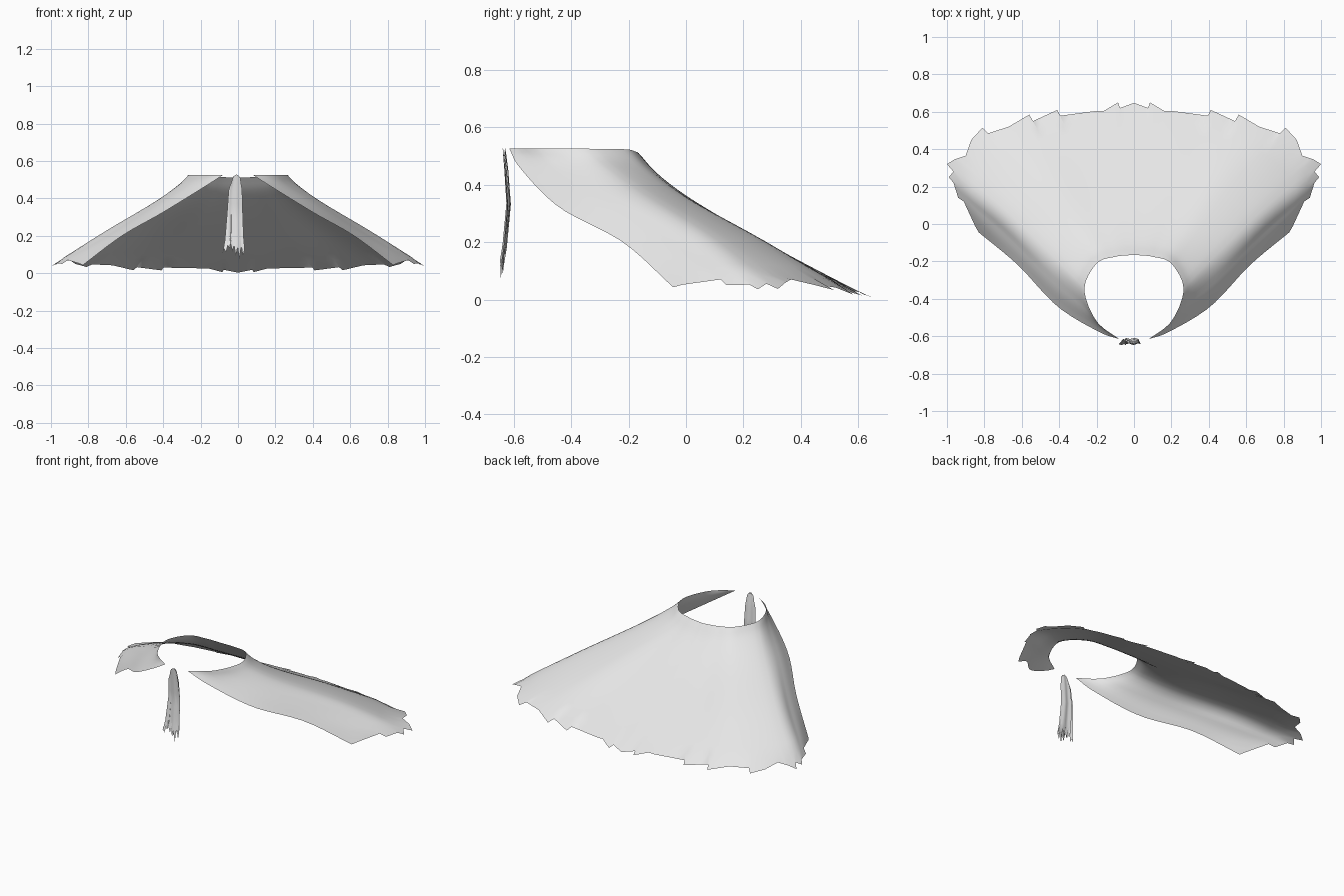
import bpy, math
from mathutils import Vector

if "Cube" in bpy.data.objects:
    bpy.data.objects.remove(bpy.data.objects["Cube"])

cloth = bpy.data.materials.new("grey_cloth")
cloth.diffuse_color = (0.8, 0.8, 0.8, 1)
cloth.use_nodes = True
cloth.node_tree.nodes["Principled BSDF"].inputs["Base Color"].default_value = cloth.diffuse_color


def spline(pts, t):
    """Smooth curve through points, t in 0..1 spread evenly over them."""
    p = [Vector(q) for q in pts]
    n = len(p) - 1
    s = min(max(t, 0), 1) * n
    i = min(int(s), n - 1)
    f = s - i
    b, c = p[i], p[i + 1]
    a = p[i - 1] if i else 2 * b - c
    d = p[i + 2] if i + 2 <= n else 2 * c - b
    return 0.5 * (2 * b + (c - a) * f + (2 * a - 5 * b + 4 * c - d) * f * f
                  + (3 * b - a - 3 * c + d) * f ** 3)


def sheet(name, columns, mirror=False):
    """Smooth cloth sheet from equal-length columns of points."""
    n = len(columns[0])
    verts = [p for c in columns for p in c]
    faces = [(i * n + j, i * n + j + 1, (i + 1) * n + j + 1, (i + 1) * n + j)
             for i in range(len(columns) - 1) for j in range(n - 1)]
    me = bpy.data.meshes.new(name)
    me.from_pydata(verts, [], faces)
    me.materials.append(cloth)
    for f in me.polygons:
        f.use_smooth = True
    ob = bpy.data.objects.new(name, me)
    bpy.context.collection.objects.link(ob)
    if mirror:
        m = ob.modifiers.new("mirror", 'MIRROR')
        m.use_clip = True
        m.merge_threshold = 0.001
    return ob


# Cape: guide folds from collar to hem, going from front edge to centre back
guides = [
    [(.08, -.615, .525), (.19, -.575, .455), (.41, -.44, .32), (.62, -.22, .20), (.83, -.045, .043)],
    [(.20, -.52, .525), (.27, -.45, .468), (.45, -.30, .355), (.69, -.06, .205), (.93, .14, .062)],
    [(.265, -.35, .525), (.32, -.29, .47), (.45, -.16, .375), (.70, .08, .225), (.97, .30, .05)],
    [(.20, -.212, .523), (.235, -.15, .455), (.33, -.02, .36), (.51, .25, .21), (.76, .50, .045)],
    [(.10, -.175, .515), (.12, -.10, .435), (.17, .035, .337), (.27, .31, .18), (.39, .585, .03)],
    [(0, -.165, .51), (0, -.09, .43), (0, .05, .33), (0, .33, .17), (0, .635, .01)],
]
# Torn hem, front corner to centre back
hem = [(.83, -.045, .043), (.85, -.01, .052), (.91, .12, .07), (.94, .14, .05), (.965, .22, .052),
       (.99, .25, .036), (.965, .28, .055), (1.0, .32, .037), (.96, .345, .058), (.90, .365, .07),
       (.87, .45, .05), (.81, .515, .033), (.78, .485, .047), (.67, .52, .042), (.56, .585, .016),
       (.54, .55, .032), (.41, .61, .015), (.40, .578, .03), (.20, .605, .026), (.16, .605, .026),
       (.085, .65, .006), (.075, .62, .018), (0, .648, .003)]

# Subdivide the hem, then find the matching place on the smooth hem guide
line = []
for a, b in zip(hem, hem[1:]):
    a, b = Vector(a), Vector(b)
    k = 1 if (b - a).length < .06 else 3
    line += [a.lerp(b, i / k) for i in range(k)]
line.append(Vector(hem[-1]))
low = [g[-1] for g in guides]
samples = [(i / 400, spline(low, i / 400)) for i in range(401)]
us = [min(samples, key=lambda s: (s[1] - p).length)[0] for p in line]
us[0], us[-1] = 0, 1
for i in range(1, len(us)):
    us[i] = min(max(us[i], us[i - 1] + .004), 1 - .004 * (len(us) - 1 - i))

ROWS = 18
columns = []
for u, tip in zip(us, line):
    fold = [spline([g[r] for g in guides], u) for r in range(5)]
    col = [spline(fold, .95 * j / ROWS) for j in range(ROWS + 1)]
    if u == 1:
        for p in col:
            p.x = 0
    columns.append(col + [tip])
sheet("cape", columns, mirror=True)


# Hanging neck cloth: pleated strips with ragged ends
def strip(name, path, tips, pleat, phase):
    """path: (left x, right x, y, z) from top down; tips: z of each end point."""
    cols = []
    n = len(tips) - 1
    for i, tip in enumerate(tips):
        f = i / n
        col = []
        for j in range(13):
            t = j / 12
            k = t * (len(path) - 1)
            a = min(int(k), len(path) - 2)
            x0, x1, y, z = [p + (q - p) * (k - a) for p, q in zip(path[a], path[a + 1])]
            z += (tip - path[-1][3]) * t ** 3
            z -= .018 * (2 * f - 1) ** 2 * (1 - t) ** 4
            y += pleat * math.sin(f * math.pi * 3 + phase) * min(1, .3 + t)
            col.append((x0 + (x1 - x0) * f, y, z))
        cols.append(col)
    sheet(name, cols)


strip("neck_cloth_front",
      [(-.028, .012, -.637, .527), (-.042, .022, -.630, .45), (-.045, .025, -.622, .33),
       (-.045, .03, -.634, .18), (-.04, .036, -.643, .10)],
      [.16, .115, .15, .09, .14, .07, .15, .09, .13], .004, 0)
strip("neck_cloth_back",
      [(-.026, .012, -.629, .525), (-.04, .02, -.620, .45), (-.045, .024, -.612, .33),
       (-.05, .03, -.626, .18), (-.05, .034, -.636, .12)],
      [.14, .17, .12, .17, .10, .17, .12, .16, .12], .003, 1.5)
strip("neck_cloth_side_fold",
      [(-.030, -.015, -.632, .52), (-.050, -.030, -.626, .45), (-.058, -.035, -.617, .33),
       (-.070, -.036, -.632, .18), (-.083, -.045, -.645, .11)],
      [.105, .13, .11, .15, .13], .004, .8)
